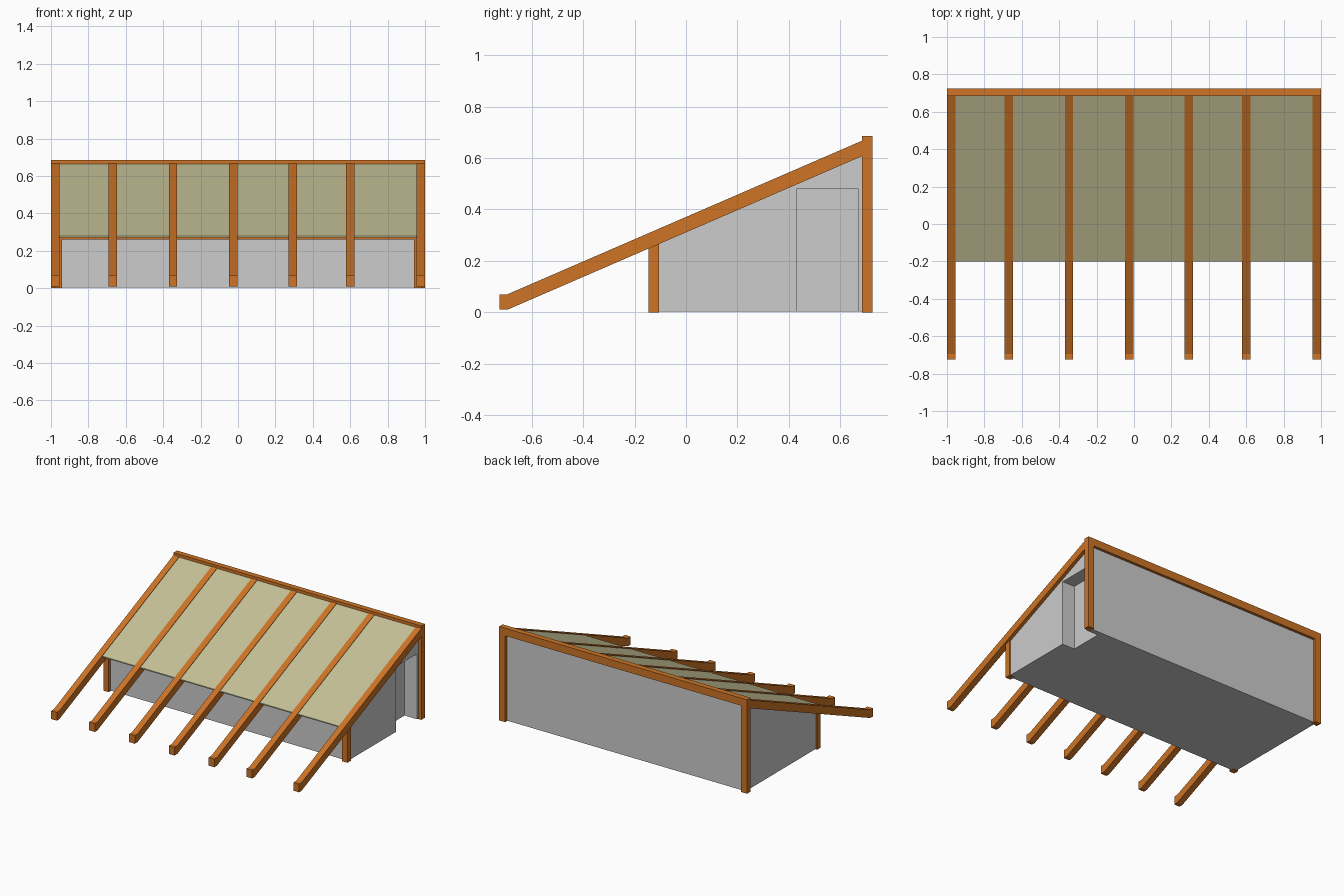
import bpy
import bmesh

cube = bpy.data.objects.get("Cube")
if cube:
    bpy.data.objects.remove(cube, do_unlink=True)


def material(name, color):
    mat = bpy.data.materials.new(name)
    mat.use_nodes = True
    mat.diffuse_color = (*color, 1)
    bsdf = next(n for n in mat.node_tree.nodes if n.type == 'BSDF_PRINCIPLED')
    bsdf.inputs["Base Color"].default_value = (*color, 1)
    bsdf.inputs["Roughness"].default_value = 0.8
    return mat


wood = material("orange wood", (0.61, 0.174, 0.019))
plaster = material("light grey", (0.604, 0.604, 0.604))
sheet = material("pale olive", (0.558, 0.533, 0.309))


def prism(name, profile, x0, x1, mat):
    """Extrude a (y, z) profile from x0 to x1."""
    bm = bmesh.new()
    base = bm.faces.new([bm.verts.new((x0, y, z)) for y, z in profile])
    out = bmesh.ops.extrude_face_region(bm, geom=[base])
    moved = [v for v in out["geom"] if isinstance(v, bmesh.types.BMVert)]
    bmesh.ops.translate(bm, verts=moved, vec=(x1 - x0, 0, 0))
    bmesh.ops.recalc_face_normals(bm, faces=bm.faces)
    mesh = bpy.data.meshes.new(name)
    bm.to_mesh(mesh)
    bm.free()
    mesh.materials.append(mat)
    obj = bpy.data.objects.new(name, mesh)
    bpy.context.collection.objects.link(obj)
    return obj


def box(name, x0, x1, y0, y1, z0, z1, mat):
    return prism(name, [(y0, z0), (y1, z0), (y1, z1), (y0, z1)], x0, x1, mat)


SLOPE = 0.433
EAVE, RIDGE = -0.695, 0.69
FRONT, BACK = -0.125, 0.705


def roof_z(y, drop=0.0):
    """Height of the rafter tops, lowered by drop."""
    return 0.07 + SLOPE * (y - EAVE) - drop


# Sloping rafters with a short level tail
tail = -0.725
rafter = [(tail, 0.01), (EAVE, 0.01), (RIDGE, roof_z(RIDGE, 0.06)),
          (RIDGE, roof_z(RIDGE)), (EAVE, 0.07), (tail, 0.07)]
for i, x in enumerate((-1, -0.693, -0.37, -0.049, 0.271, 0.577, 0.955)):
    prism(f"rafter_{i + 1}", rafter, x, x + 0.045, wood)

# Thin roof sheet set just below the rafter tops
prism("roof_sheet",
      [(-0.2, roof_z(-0.2, 0.012)), (RIDGE, roof_z(RIDGE, 0.012)),
       (RIDGE, roof_z(RIDGE, 0.004)), (-0.2, roof_z(-0.2, 0.004))],
      -0.985, 0.985, sheet)

# Ridge beam, front beam and corner posts
box("ridge_beam", -1, 1, 0.685, 0.725, 0.63, 0.685, wood)
box("front_beam", -0.98, 0.98, -0.145, -0.105, 0.26, 0.29, wood)
for side, s in (("left", 1), ("right", -1)):
    box(f"front_post_{side}", s * 0.942, s * 0.985, -0.145, -0.105, 0, 0.28, wood)
    box(f"back_post_{side}", s * 0.952, s, 0.685, 0.725, 0, 0.635, wood)

# Walled body
top = [(BACK, roof_z(RIDGE, 0.02)), (RIDGE, roof_z(RIDGE, 0.02)),
       (FRONT, roof_z(FRONT, 0.02))]
prism("walls", [(FRONT, 0.004), (BACK, 0.004)] + top, -0.975, 0.875, plaster)

# End wall with the doorway recess open at the ground
prism("doorway_wall",
      [(FRONT, 0.004), (0.43, 0.004), (0.43, 0.48), (0.67, 0.48),
       (0.67, 0.004), (BACK, 0.004)] + top, 0.875, 0.975, plaster)
